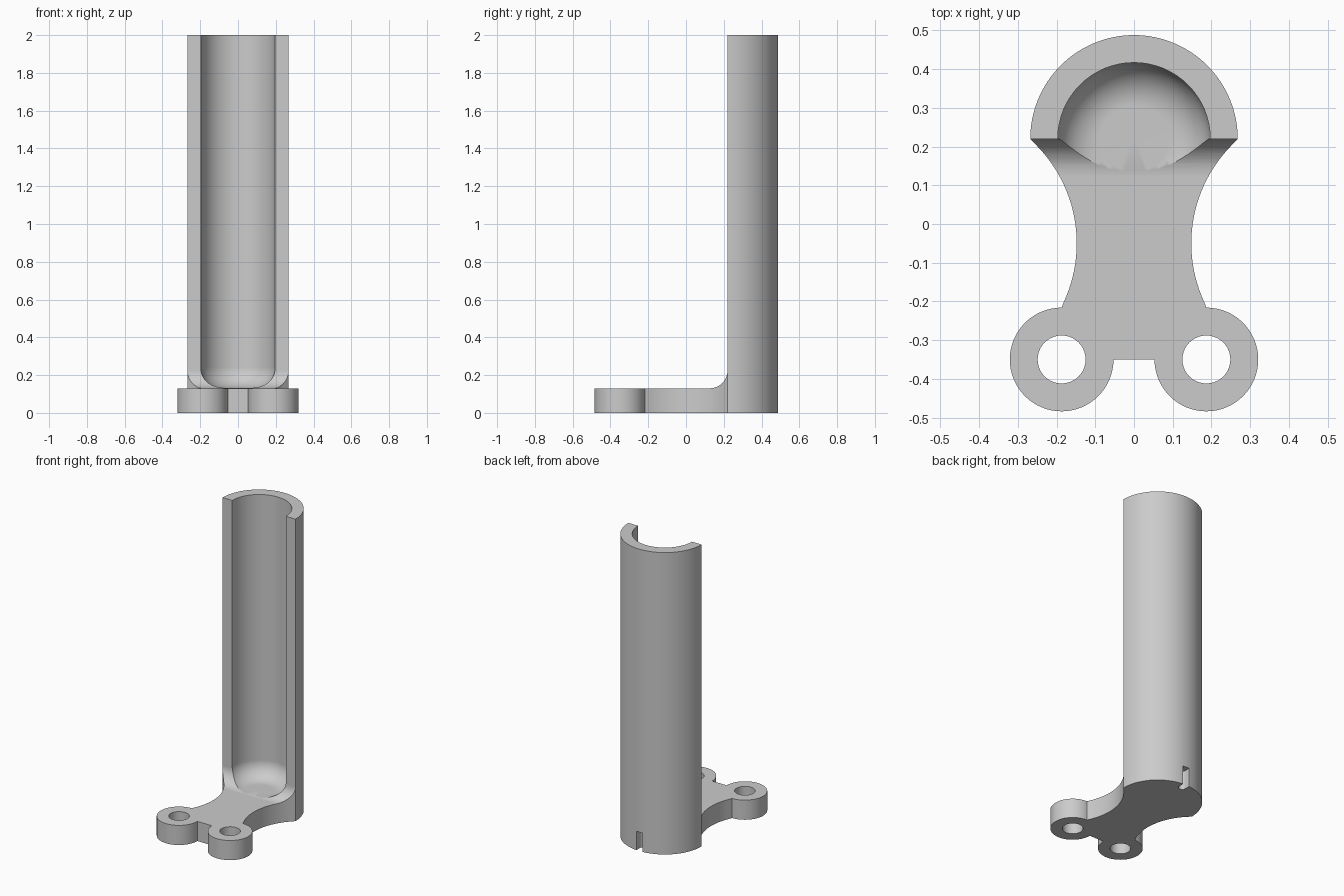
import bpy, bmesh
from math import cos, sin, pi, radians, atan2
from mathutils import Vector, Matrix

if "Cube" in bpy.data.objects:
    bpy.data.objects.remove(bpy.data.objects["Cube"], do_unlink=True)

BASE = 0.13           # plate thickness
TUBE_Y, TUBE_R, BORE_R = 0.22, 0.268, 0.197
EAR = (0.187, -0.35)  # centre of a mounting ear


def arc(cx, cy, r, a0, a1, n):
    """Points along an arc, angles in radians."""
    return [(cx + r * cos(a0 + (a1 - a0) * i / n),
             cy + r * sin(a0 + (a1 - a0) * i / n)) for i in range(n + 1)]


def finish(name, bm):
    bmesh.ops.recalc_face_normals(bm, faces=bm.faces)
    mesh = bpy.data.meshes.new(name)
    bm.to_mesh(mesh)
    bm.free()
    ob = bpy.data.objects.new(name, mesh)
    bpy.context.collection.objects.link(ob)
    return ob


def prism(name, points, place, depth):
    """Extrude a closed outline; place maps an outline point to 3D."""
    bm = bmesh.new()
    face = bm.faces.new([bm.verts.new(place(a, b)) for a, b in points])
    new = bmesh.ops.extrude_face_region(bm, geom=[face])["geom"]
    bmesh.ops.translate(bm, vec=depth,
                        verts=[v for v in new if isinstance(v, bmesh.types.BMVert)])
    return finish(name, bm)


def lathe(name, profile, steps):
    """Spin a radius/height profile about the tube axis."""
    bm = bmesh.new()
    vs = [bm.verts.new((r, TUBE_Y, z)) for r, z in profile]
    es = [bm.edges.new(pair) for pair in zip(vs, vs[1:])]
    bmesh.ops.spin(bm, geom=vs + es, cent=(0, TUBE_Y, 0), axis=(0, 0, 1),
                   angle=2 * pi, steps=steps)
    bmesh.ops.remove_doubles(bm, verts=bm.verts, dist=1e-5)
    return finish(name, bm)


def combine(target, tool, operation):
    """Apply a boolean and discard the tool."""
    tool.hide_render = True
    mod = target.modifiers.new(tool.name, 'BOOLEAN')
    mod.operation, mod.solver, mod.object = operation, 'EXACT', tool
    bpy.context.view_layer.objects.active = target
    bpy.ops.object.modifier_apply(modifier=mod.name)
    bpy.data.objects.remove(tool, do_unlink=True)


# Plan outline: half tube, concave waist and two round ears, mirrored in x
waist = (0.508, -0.05)
start = atan2(TUBE_Y - waist[1], TUBE_R - waist[0])
end = atan2(-0.216 - waist[1], EAR[0] - waist[0]) + 2 * pi
side = arc(0, TUBE_Y, TUBE_R, pi / 2, 0, 32)
side += arc(*waist, 0.36, start, end, 28)[1:-1]
side += arc(*EAR, 0.134, pi / 2, -pi, 48)
outline = side + [(-x, y) for x, y in reversed(side[1:])]
holder = prism("tube_holder", outline, lambda x, y: (x, y, 0), (0, 0, 2))

# Side profile: low plate, fillet, then the full height of the half tube
fillet = 0.095
profile = [(-0.6, -0.1), (0.6, -0.1), (0.6, 2.1), (TUBE_Y, 2.1)]
profile += arc(TUBE_Y - fillet, BASE + fillet, fillet, 0, -pi / 2, 14)
profile += [(-0.6, BASE)]
combine(holder, prism("side_profile", profile, lambda y, z: (-0.5, y, z), (1, 0, 0)),
        'INTERSECT')

# Bore with a rounded floor
round_r, floor = 0.11, BASE + 0.001
bore = [(0, floor)]
bore += arc(BORE_R - round_r, floor + round_r, round_r, -pi / 2, 0, 14)
bore += [(BORE_R, 2.1), (0, 2.1)]
combine(holder, lathe("bore", bore, 64), 'DIFFERENCE')

# Screw holes through the ears
for sx in (1, -1):
    ring = arc(sx * EAR[0], EAR[1], 0.062, 0, 2 * pi, 40)[:-1]
    combine(holder, prism("screw_hole", ring, lambda x, y: (x, y, -0.1), (0, 0, 0.5)),
            'DIFFERENCE')

# Small round-ended slot at the foot of the back
slot = arc(0, 0.45, 0.023, pi, 2 * pi, 12) + [(0.023, 0.6), (-0.023, 0.6)]
combine(holder, prism("back_slot", slot, lambda x, y: (x, y, -0.1), (0, 0, 0.225)),
        'DIFFERENCE')

# Colour and shading
mat = bpy.data.materials.new("light_grey")
mat.use_nodes = True
grey = (0.6, 0.6, 0.6, 1)
mat.diffuse_color = grey
mat.node_tree.nodes["Principled BSDF"].inputs["Base Color"].default_value = grey
holder.data.materials.clear()
holder.data.materials.append(mat)

bpy.ops.object.select_all(action='DESELECT')
holder.select_set(True)
bpy.context.view_layer.objects.active = holder
bpy.ops.object.shade_smooth_by_angle(angle=radians(25))
normals = holder.modifiers.new("even_normals", 'WEIGHTED_NORMAL')
normals.keep_sharp = True
